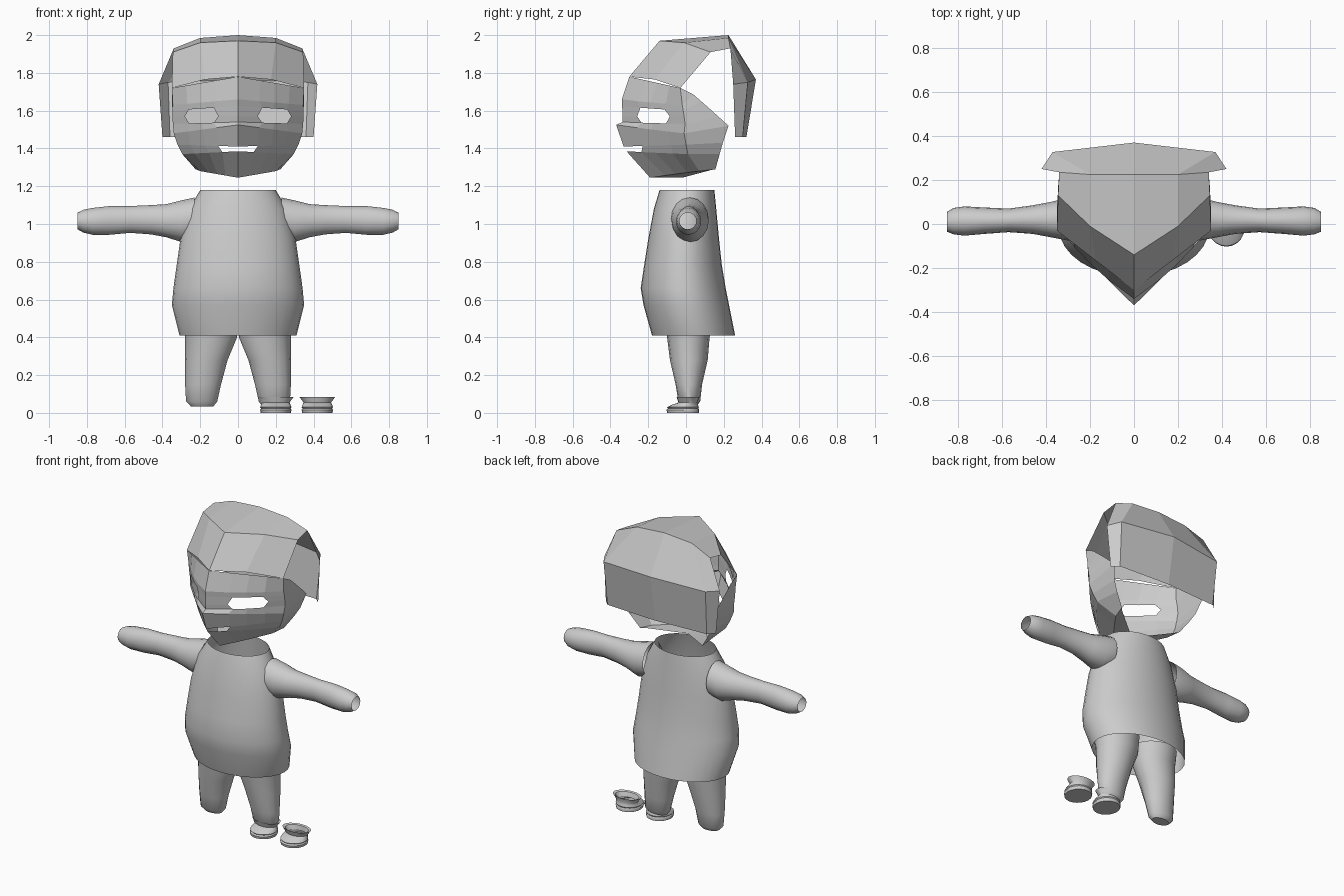
import bpy, bmesh, math
from mathutils import Vector

if "Cube" in bpy.data.objects:
    bpy.data.objects.remove(bpy.data.objects["Cube"])


def make(name, bm, mirror=False, smooth=True):
    bmesh.ops.recalc_face_normals(bm, faces=bm.faces)
    me = bpy.data.meshes.new(name)
    bm.to_mesh(me)
    bm.free()
    ob = bpy.data.objects.new(name, me)
    bpy.context.collection.objects.link(ob)
    if mirror:
        m = ob.modifiers.new("mirror", 'MIRROR')
        m.merge_threshold = 0.0005
    if smooth:
        bpy.ops.object.select_all(action='DESELECT')
        ob.select_set(True)
        bpy.context.view_layer.objects.active = ob
        bpy.ops.object.shade_smooth_by_angle(angle=math.radians(40))
    return ob


def loft(name, rings, axis='Z', n=24, cap=False, mirror=False):
    """Rings are (position on axis, a min, a max, b min, b max)."""
    bm = bmesh.new()
    loops = []
    for t, a0, a1, b0, b1 in rings:
        loop = []
        for i in range(n):
            w = 2 * math.pi * i / n
            a = (a0 + a1) / 2 + (a1 - a0) / 2 * math.cos(w)
            b = (b0 + b1) / 2 + (b1 - b0) / 2 * math.sin(w)
            loop.append(bm.verts.new((a, b, t) if axis == 'Z' else (t, a, b)))
        loops.append(loop)
    for p, q in zip(loops, loops[1:]):
        for i in range(n):
            j = (i + 1) % n
            bm.faces.new((p[i], p[j], q[j], q[i]))
    if cap:
        bm.faces.new(loops[-1])
    return make(name, bm, mirror)


def sheet(name, rows, holes=()):
    """Flat-shaded half surface through rows of points, mirrored in x."""
    bm = bmesh.new()
    cache = {}

    def vert(p):
        k = tuple(round(c, 4) for c in p)
        if k not in cache:
            cache[k] = bm.verts.new(k)
        return cache[k]

    for r, (p, q) in enumerate(zip(rows, rows[1:])):
        for c in range(max(len(p), len(q)) - 1):
            if (r, c) in holes:
                continue
            corners = [p[min(c, len(p) - 1)], p[min(c + 1, len(p) - 1)],
                       q[min(c + 1, len(q) - 1)], q[min(c, len(q) - 1)]]
            vs = list(dict.fromkeys(vert(k) for k in corners))
            if len(vs) > 2:
                bm.faces.new(vs)
    return make(name, bm, mirror=True, smooth=False)


def row(centre, side, back=None, ts=(.33, .55, .78), bulge=.025):
    a, b = Vector(centre), Vector(side)
    pts = [a.lerp(b, t) - Vector((0, bulge * math.sin(math.pi * t), 0)) for t in (0, *ts)]
    return pts + [b] + ([Vector(back)] if back else [])


# Tunic, open at neck and hem
loft("tunic", [(1.18, -.2, .2, -.14, .15), (1.08, -.26, .26, -.17, .16),
               (.92, -.305, .305, -.2, .175), (.78, -.325, .325, -.222, .19),
               (.66, -.342, .342, -.24, .21), (.57, -.35, .35, -.225, .228),
               (.41, -.31, .31, -.18, .26)], n=32)

# Sleeves, open at the wrist
loft("arms", [(.23, -.08, .12, .92, 1.14), (.3, -.075, .12, .905, 1.125),
              (.38, -.06, .1, .93, 1.105), (.46, -.045, .085, .945, 1.1),
              (.57, -.037, .07, .953, 1.095), (.68, -.045, .075, .943, 1.095),
              (.77, -.053, .08, .943, 1.085), (.82, -.047, .073, .955, 1.075),
              (.85, -.035, .055, .972, 1.06)], axis='X', n=16, mirror=True)

# Trouser legs
loft("legs", [(.5, 0, .29, -.12, .14), (.4, .005, .28, -.1, .125),
              (.28, .055, .28, -.085, .115), (.15, .09, .28, -.055, .085),
              (.06, .11, .275, -.04, .075), (.035, .13, .25, -.02, .055)],
     n=16, cap=True, mirror=True)

# Shoes: one worn, one lying beside it
for name, x in (("worn_shoe", .2), ("loose_shoe", .42)):
    loft(name, [(z, x - r, x + r, y0, y1) for z, r, y0, y1 in (
        (.05, .06, -.03, .055), (.08, .078, -.04, .06), (.085, .095, -.05, .07),
        (.055, .073, -.04, .06), (.043, .078, -.075, .063), (.03, .083, -.1, .068),
        (.024, .078, -.095, .065), (.016, .083, -.103, .07), (0, .08, -.1, .068))],
         n=20, cap=True)

# Crown and back of the hair
sheet("hair", [
    [(0, .32, 1.46), (.36, .30, 1.46), (.40, .26, 1.46)],
    [(0, .37, 1.765), (.37, .327, 1.75), (.42, .25, 1.74)],
    [(0, .225, 2.0), (.2, .225, 1.985), (.34, .235, 1.93)],
    [(0, -.14, 1.97), (.2, -.01, 1.96), (.345, .13, 1.91)],
    [(0, -.3, 1.78), (.175, -.165, 1.765), (.35, -.03, 1.72)]])

# Face mask with eye and mouth openings
eye = (.37, .55, .75)
sheet("face", [
    row((0, -.3, 1.78), (.35, -.03, 1.72), bulge=0),
    row((0, -.34, 1.66), (.345, -.02, 1.63), (.35, .04, 1.685)),
    row((0, -.338, 1.625), (.347, -.015, 1.6), (.35, .08, 1.65), eye),
    row((0, -.336, 1.57), (.347, -.01, 1.57), (.347, .12, 1.615), (.3, .55, .81)),
    row((0, -.335, 1.54), (.345, -.005, 1.53), (.345, .17, 1.57), eye),
    row((0, -.37, 1.525), (.34, -.01, 1.48), (.34, .225, 1.52), bulge=.01),
    row((0, -.33, 1.41), (.32, .0, 1.42), (.315, .195, 1.43), bulge=.01),
    row((0, -.315, 1.385), (.295, .01, 1.37), (.28, .178, 1.37), (.28, .52, .78), .015),
    row((0, -.19, 1.245), (.2, .07, 1.28), (.225, .156, 1.29), bulge=.01),
    row((0, -.02, 1.245), (.2, .13, 1.285), (.225, .156, 1.29), bulge=0)],
    holes={(2, 1), (2, 2), (3, 1), (3, 2), (6, 0)})
